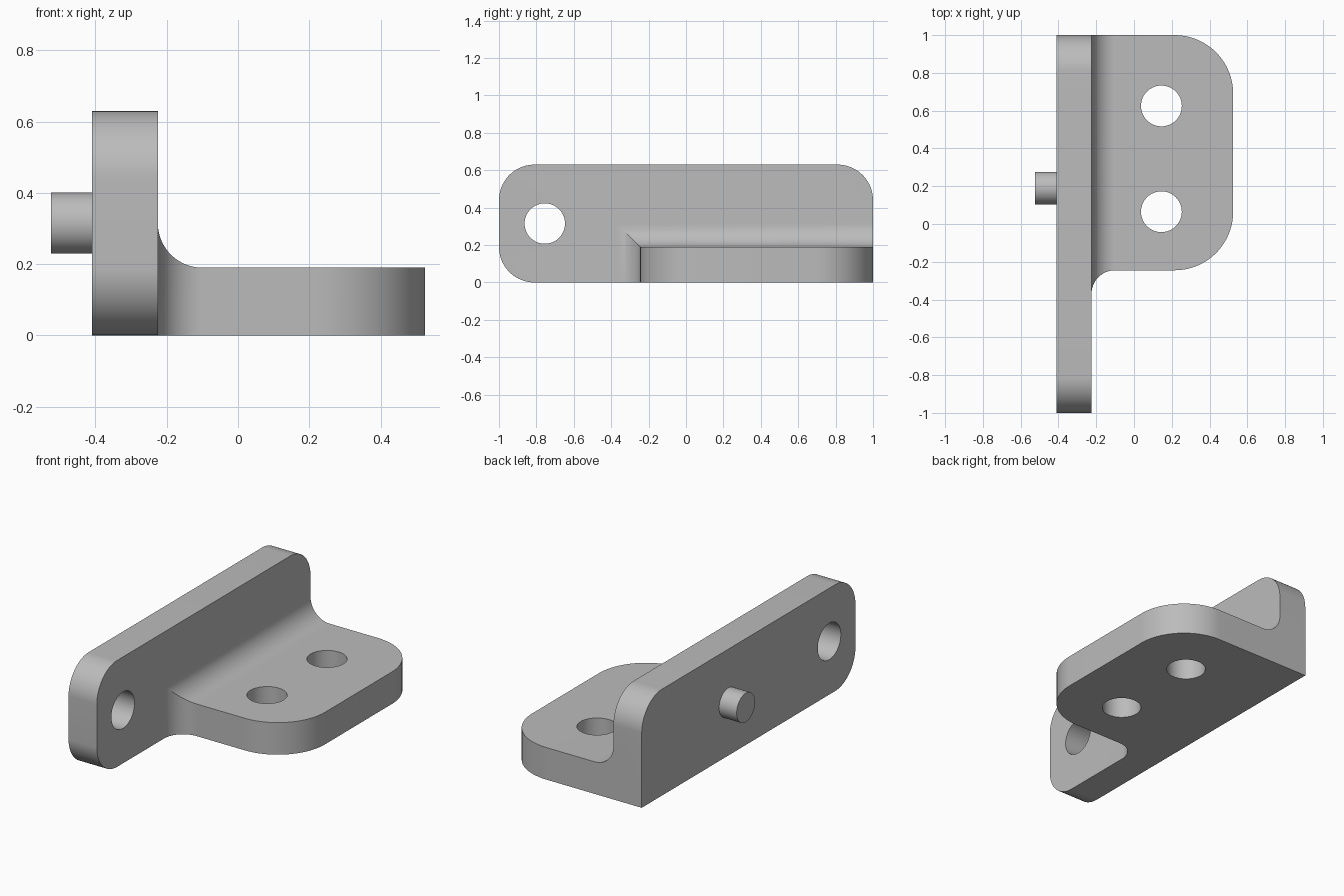
import bpy, bmesh
from math import cos, sin, pi, radians
from mathutils import Vector, Matrix

if "Cube" in bpy.data.objects:
    bpy.data.objects.remove(bpy.data.objects["Cube"])

steel = bpy.data.materials.new("plain grey")
steel.use_nodes = True
GREY = (0.5, 0.5, 0.5, 1)
steel.diffuse_color = GREY
steel.node_tree.nodes["Principled BSDF"].inputs["Base Color"].default_value = GREY

# Main dimensions
WALL_OUT, WALL_IN, WALL_TOP = -0.41, -0.225, 0.63
EDGE, FRONT, THICK = 0.525, -0.245, 0.19
FILLET, CORNER, WALL_CORNER = 0.125, 0.31, 0.19
OVERLAP = WALL_IN - 0.08
MID = WALL_TOP / 2
HOLE = 0.108


def arc(cx, cy, r, start, end, steps=20):
    """Points of an arc, angles in degrees."""
    angles = [radians(start + (end - start) * i / steps) for i in range(steps + 1)]
    return [(cx + r * cos(a), cy + r * sin(a)) for a in angles]


def prism(name, outline, place, low, high):
    """Extrude a 2D outline between two depths; place maps (u, v, depth) to 3D."""
    bm = bmesh.new()
    base = bm.faces.new([bm.verts.new(place(u, v, low)) for u, v in outline])
    shift = Vector(place(0, 0, high)) - Vector(place(0, 0, low))
    new = bmesh.ops.extrude_face_region(bm, geom=[base], use_keep_orig=True)["geom"]
    bmesh.ops.translate(bm, vec=shift, verts=[g for g in new if isinstance(g, bmesh.types.BMVert)])
    bmesh.ops.recalc_face_normals(bm, faces=bm.faces)
    mesh = bpy.data.meshes.new(name)
    bm.to_mesh(mesh)
    bm.free()
    mesh.materials.append(steel)
    obj = bpy.data.objects.new(name, mesh)
    bpy.context.collection.objects.link(obj)
    return obj


def along_x(u, v, d): return (d, u, v)
def along_y(u, v, d): return (u, d, v)
def along_z(u, v, d): return (u, v, d)


def circle(cx, cy, r):
    return arc(cx, cy, r, 0, 360, 64)[:-1]


def combine(target, tool, operation):
    """Apply a boolean and remove the tool."""
    mod = target.modifiers.new("combine", "BOOLEAN")
    mod.operation, mod.object, mod.solver = operation, tool, "EXACT"
    bpy.context.view_layer.objects.active = target
    bpy.ops.object.modifier_apply(modifier=mod.name)
    bpy.data.objects.remove(tool)


# Upright plate: three rounded corners, square at the lower back
r = WALL_CORNER
bracket = prism("bracket", [(1, 0)] + arc(1 - r, WALL_TOP - r, r, 0, 90)
                + arc(r - 1, WALL_TOP - r, r, 90, 180) + arc(r - 1, r, r, 180, 270),
                along_x, WALL_OUT, WALL_IN)

# Flange: plan outline crossed with side profile gives mitred fillets
f, c = FILLET, CORNER
plan = (arc(WALL_IN + f, FRONT - f, f, 180, 90) + arc(EDGE - c, FRONT + c, c, -90, 0)
        + arc(EDGE - c, 1 - c, c, 0, 90) + [(OVERLAP, 1), (OVERLAP, FRONT - f)])
profile = (arc(WALL_IN + f, THICK + f, f, 180, 270)
           + [(EDGE + 0.1, THICK), (EDGE + 0.1, 0), (OVERLAP, 0), (OVERLAP, THICK + f)])
flange = prism("flange", plan, along_z, 0, WALL_TOP)
combine(flange, prism("flange_profile", profile, along_y, -1, 1), "INTERSECT")
combine(bracket, flange, "UNION")

# Bolt holes
for y in (0.625, 0.065):
    combine(bracket, prism("flange_hole", circle(0.145, y, HOLE), along_z, -0.1, 0.5), "DIFFERENCE")
combine(bracket, prism("wall_hole", circle(-0.755, MID, HOLE), along_x, -0.6, 0), "DIFFERENCE")

# Locating pin on the outer face
pin = prism("locating_pin", circle(0.19, MID, 0.086), along_x, -0.525, WALL_OUT + 0.02)

# Smooth curves, keep sharp edges
for obj in (bracket, pin):
    bpy.ops.object.select_all(action="DESELECT")
    obj.select_set(True)
    bpy.context.view_layer.objects.active = obj
    bpy.ops.object.shade_smooth_by_angle(angle=radians(25))
